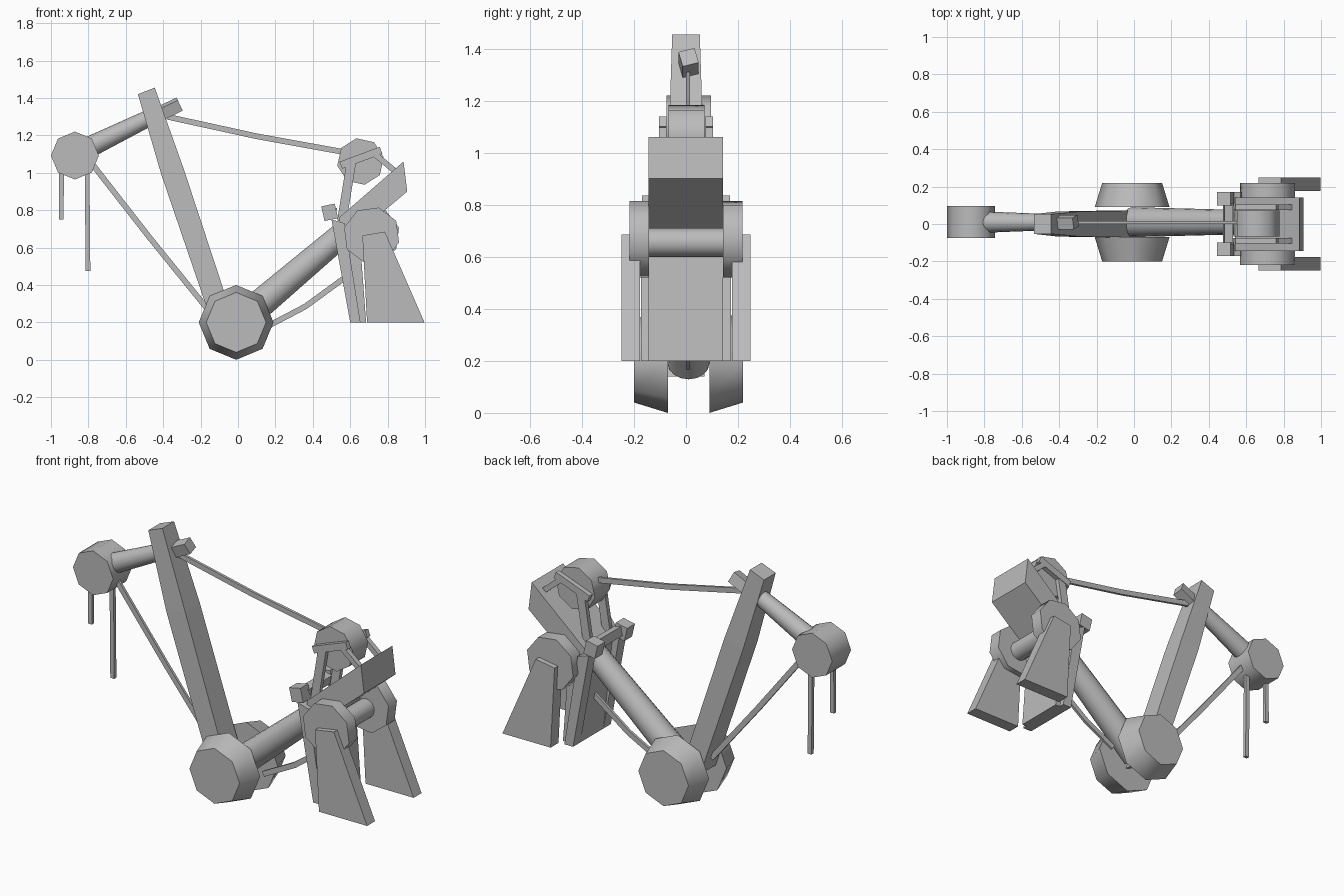
import bpy
import bmesh
import math
from mathutils import Vector

cube = bpy.data.objects.get("Cube")
if cube:
    bpy.data.objects.remove(cube, do_unlink=True)

grey = bpy.data.materials.new("plain_grey")
grey.use_nodes = True
GREY = (0.5, 0.5, 0.5, 1)
grey.diffuse_color = GREY
grey.node_tree.nodes["Principled BSDF"].inputs["Base Color"].default_value = GREY


def loft(name, rings, smooth=False):
    """Skin a list of equal-sized closed rings and cap both ends."""
    bm = bmesh.new()
    loops = [[bm.verts.new(p) for p in ring] for ring in rings]
    n = len(loops[0])
    for a, b in zip(loops, loops[1:]):
        for i in range(n):
            j = (i + 1) % n
            bm.faces.new((a[i], a[j], b[j], b[i]))
    bm.faces.new(loops[0])
    bm.faces.new(loops[-1])
    bmesh.ops.recalc_face_normals(bm, faces=bm.faces)
    mesh = bpy.data.meshes.new(name)
    bm.to_mesh(mesh)
    bm.free()
    mesh.materials.append(grey)
    obj = bpy.data.objects.new(name, mesh)
    bpy.context.collection.objects.link(obj)
    if smooth:
        bpy.ops.object.select_all(action="DESELECT")
        obj.select_set(True)
        bpy.context.view_layer.objects.active = obj
        bpy.ops.object.shade_smooth_by_angle(angle=math.radians(50))
    return obj


def prism(name, outline, y0, y1):
    """Extrude a side outline (x, z) across y."""
    return loft(name, [[(x, y, z) for x, z in outline] for y in (y0, y1)])


def rod(name, p, q, r0, r1, sides=16, turn=0.0, smooth=True):
    """Tapered round bar between two points."""
    p, q = Vector(p), Vector(q)
    axis = (q - p).normalized()
    u = axis.cross(Vector((0, 0, 1))).normalized()
    v = u.cross(axis)
    angles = [math.radians(turn) + math.tau * i / sides for i in range(sides)]
    return loft(name, [[c + (u * math.cos(a) + v * math.sin(a)) * r for a in angles]
                       for c, r in ((p, r0), (q, r1))], smooth)


def hub(name, x, z, r0, r1, y0, y1, turn=0.0):
    """Eight-sided joint drum with its axis along y."""
    return rod(name, (x, y0, z), (x, y1, z), r0, r1, 8, turn)


def strip(name, path, width, y0, y1):
    """Flat bar of constant width following a path in the side plane."""
    pts = [Vector(p) for p in path]
    left, right = [], []
    for i, p in enumerate(pts):
        d = (pts[min(i + 1, len(pts) - 1)] - pts[max(i - 1, 0)]).normalized()
        n = Vector((-d.y, d.x)) * width / 2
        left.append(p + n)
        right.append(p - n)
    rings = [[(l.x, y0, l.y), (l.x, y1, l.y), (r.x, y1, r.y), (r.x, y0, r.y)]
             for l, r in zip(left, right)]
    return loft(name, rings)


MID = 0.01  # centre plane of the arm

# Shoulder drums and the two main arm members
for side, s in (("left", 1), ("right", -1)):
    hub(f"base_drum_{side}", -0.01, 0.2, 0.2, 0.16, MID + s * 0.08, MID + s * 0.21)
beam = [(-0.535, 1.42, -0.445, 1.455, 0.053), (-0.41, 0.99, -0.29, 1.02, 0.067),
        (-0.14, 0.2, 0.0, 0.14, 0.072)]
loft("tall_beam", [[(xa, y, za), (xa, -y, za), (xb, -y, zb), (xb, y, zb)]
                   for xa, za, xb, zb, y in beam])
rod("boom", (-0.01, MID, 0.19), (0.58, MID, 0.69), 0.08, 0.065)

# Far end: round bar, drum, end block and hanging strips
rod("wrist_bar", (-0.83, MID, 1.12), (-0.42, MID, 1.32), 0.058, 0.042)
hub("wrist_drum", -0.872, 1.092, 0.128, 0.128, -0.075, 0.097)
rod("end_block", (-0.43, MID, 1.31), (-0.312, MID, 1.367), 0.045, 0.045, 4, 30, False)
strip("short_hanger", [(-0.943, 1.04), (-0.945, 0.75)], 0.025, 0, 0.02)
strip("long_hanger", [(-0.807, 1.04), (-0.802, 0.475)], 0.025, 0, 0.02)

# Sagging ribbon cables
cables = {
    "upper_cable": [(-0.38, 1.3), (0.1, 1.195), (0.57, 1.11)],
    "lower_cable": [(-0.79, 1.06), (-0.47, 0.65), (-0.17, 0.28)],
    "rear_cable": [(0.16, 0.18), (0.36, 0.285), (0.6, 0.46)],
}
for name, path in cables.items():
    strip(name, path, 0.03, 0, 0.015)

# Grab body: slanted head running into an upright plate
prism("grab_body", [(0.54, 0.76), (0.885, 1.06), (0.905, 0.9), (0.68, 0.71),
                    (0.655, 0.6), (0.685, 0.2), (0.6, 0.2)], -0.145, 0.142)
hub("grab_top_drum", 0.655, 1.06, 0.126, 0.126, -0.068, 0.072, 10)
rod("grab_axle", (0.715, -0.16, 0.655), (0.715, 0.16, 0.655), 0.055, 0.055)
prism("cross_bar", [(0.475, 0.77), (0.52, 0.76), (0.53, 0.81), (0.485, 0.82)], -0.11, 0.11)

# Paired grab parts
for side, s in (("left", 1), ("right", -1)):
    hub(f"grab_drum_{side}", 0.714, 0.667, 0.152, 0.152, s * 0.142, s * 0.218, 15)
    prism(f"side_foot_{side}", [(0.665, 0.665), (0.785, 0.685), (0.997, 0.2),
                                (0.69, 0.2)], s * 0.176, s * 0.248)
    prism(f"inner_foot_{side}", [(0.5, 0.75), (0.57, 0.73), (0.655, 0.2),
                                 (0.6, 0.2)], s * 0.105, s * 0.172)
    prism(f"corner_block_{side}", [(0.445, 0.82), (0.517, 0.835), (0.535, 0.757),
                                   (0.463, 0.742)], s * 0.1, s * 0.17)
    strip(f"top_link_{side}", [(0.55, 1.04), (0.765, 1.12)], 0.04, s * 0.075, s * 0.103)
    strip(f"front_link_{side}", [(0.73, 1.1), (0.85, 1.0)], 0.03, s * 0.075, s * 0.103)
    strip(f"rear_link_{side}", [(0.605, 1.05), (0.555, 0.74)], 0.05, s * 0.075, s * 0.1)
